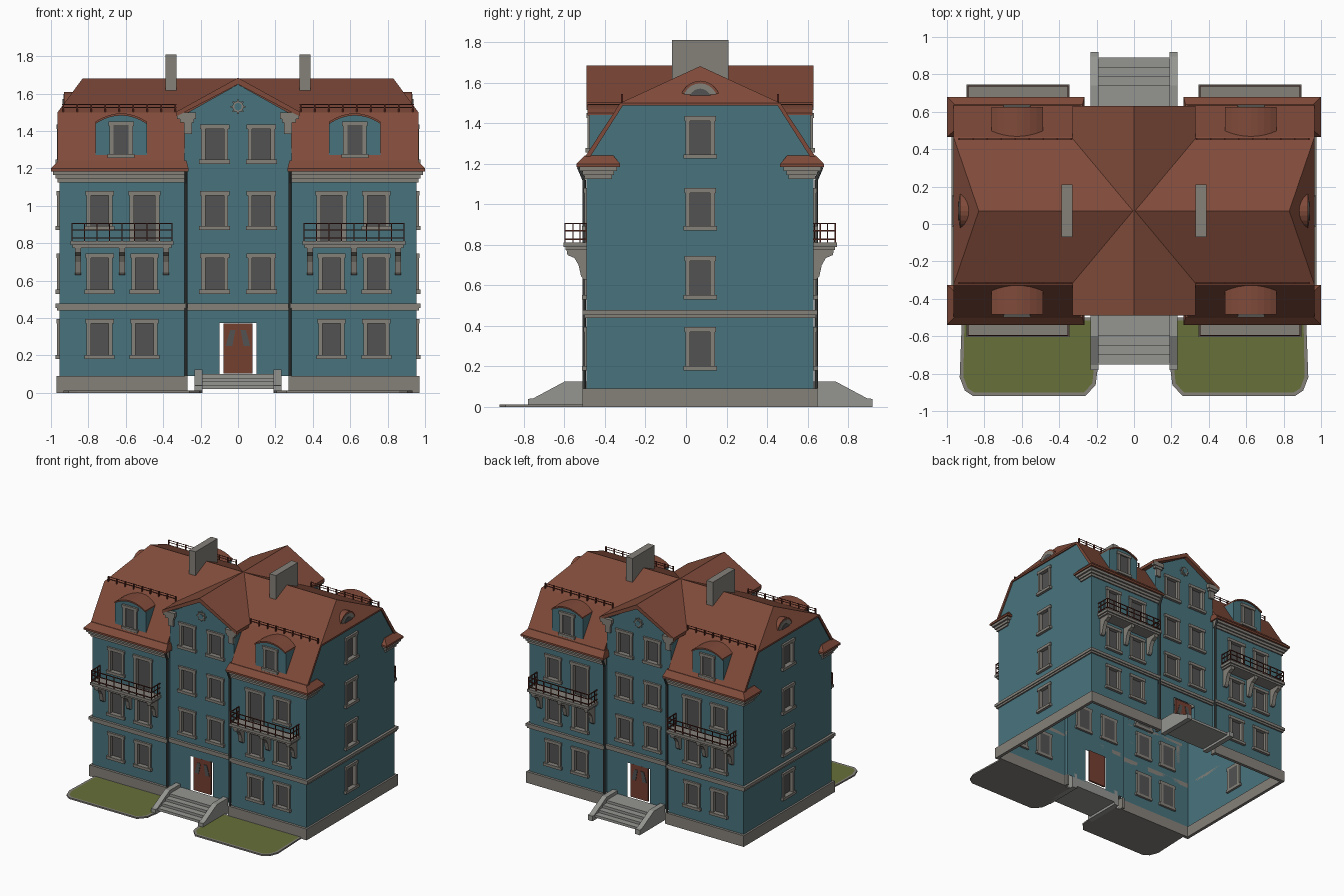
import bpy, bmesh, math
from mathutils import Vector, Matrix

if "Cube" in bpy.data.objects:
    bpy.data.objects.remove(bpy.data.objects["Cube"])

CY = 0.07  # the house is symmetric about this y; parts are modelled around it


def material(name, r, g, b):
    m = bpy.data.materials.new(name)
    m.diffuse_color = (r, g, b, 1)
    m.use_nodes = True
    m.node_tree.nodes["Principled BSDF"].inputs["Base Color"].default_value = m.diffuse_color
    return m


TEAL = material("teal_wall", .066, .172, .205)
RED = material("red_roof", .215, .070, .042)
STONE = material("grey_stone", .235, .220, .195)
STEP = material("light_grey_stone", .30, .30, .285)
GLASS = material("dark_grey_glass", .085, .085, .085)
IRON = material("dark_red_iron", .10, .022, .014)
DOOR = material("red_brown_door", .175, .050, .030)
GRASS = material("green_grass", .135, .160, .040)
PIPE = material("dark_pipe", .07, .075, .075)


def box(bm, x0, x1, y0, y1, z0, z1):
    m = Matrix.Translation(((x0 + x1) / 2, (y0 + y1) / 2, (z0 + z1) / 2))
    bmesh.ops.create_cube(bm, size=1, matrix=m @ Matrix.Diagonal((abs(x1 - x0), abs(y1 - y0), abs(z1 - z0), 1)))


def prism(bm, pts, axis, a, b):
    def at(p, t):
        c = list(p)
        c.insert(axis, t)
        return bm.verts.new(c)
    A, B = [at(p, a) for p in pts], [at(p, b) for p in pts]
    n = len(pts)
    for i in range(n):
        bm.faces.new((A[i], A[(i + 1) % n], B[(i + 1) % n], B[i]))
    bm.faces.new(A)
    return bm.faces.new(B[::-1])


def tube(bm, p, q, r, sides=6):
    p, q = Vector(p), Vector(q)
    rot = (q - p).to_track_quat('Z', 'Y').to_matrix().to_4x4()
    bmesh.ops.create_cone(bm, cap_ends=True, segments=sides, radius1=r, radius2=r,
                          depth=(q - p).length, matrix=Matrix.Translation((p + q) / 2) @ rot)


def hull(bm, pts):
    vs = [bm.verts.new(p) for p in pts]
    bmesh.ops.convex_hull(bm, input=vs)
    bmesh.ops.dissolve_limit(bm, angle_limit=.01, verts=bm.verts[:], edges=bm.edges[:])


def sheet(bm, pts):
    bm.faces.new([bm.verts.new(p) for p in pts])


def wall(bm, place, u0, u1, z0, z1, holes):
    # flat wall as a grid of quads that leaves out the openings
    us = sorted({u0, u1, *[h[0] for h in holes], *[h[1] for h in holes]})
    zs = sorted({z0, z1, *[h[2] for h in holes], *[h[3] for h in holes]})
    for a, b in zip(us, us[1:]):
        for c, d in zip(zs, zs[1:]):
            u, z = (a + b) / 2, (c + d) / 2
            if not any(h[0] < u < h[1] and h[2] < z < h[3] for h in holes):
                sheet(bm, [place(a, c), place(b, c), place(b, d), place(a, d)])


def part(name, bm, mats, mirror="xy", out=None):
    if out:
        for f in bm.faces:
            f.normal_update()
            if f.normal.dot(Vector(out)) < 0:
                f.normal_flip()
    else:
        bmesh.ops.recalc_face_normals(bm, faces=bm.faces[:])
    for ch in mirror:
        d = bmesh.ops.duplicate(bm, geom=bm.verts[:] + bm.edges[:] + bm.faces[:])["geom"]
        for v in d:
            if isinstance(v, bmesh.types.BMVert):
                v.co["xyz".index(ch)] *= -1
        bmesh.ops.reverse_faces(bm, faces=[f for f in d if isinstance(f, bmesh.types.BMFace)])
    me = bpy.data.meshes.new(name)
    bm.to_mesh(me)
    bm.free()
    for m in mats if isinstance(mats, list) else [mats]:
        me.materials.append(m)
    ob = bpy.data.objects.new(name, me)
    ob.location.y = CY
    bpy.context.collection.objects.link(ob)


new = bmesh.new
WX, WY, MY, IX = .955, -.56, -.53, .285  # side wall, wing front, middle front, wing inner edge
FLOORS = [(.18, .395), (.53, .745), (.87, 1.08), (1.225, 1.435)]


def hole(u, z0, z1, w):
    return (u - w / 2 + .023, u + w / 2 - .023, z0 + .022, z1 - .024)


def window(frame, pane, u, z0, z1, w, base, side=False, glass=-.015):
    def b(bm, u0, u1, d0, d1, a, c):
        if side:
            box(bm, base + d0, base + d1, u0, u1, a, c)
        else:
            box(bm, u0, u1, base - d0, base - d1, a, c)
    h = hole(u, z0, z1, w)
    b(frame, u - w / 2, h[0], -.018, .012, h[2], h[3])
    b(frame, h[1], u + w / 2, -.018, .012, h[2], h[3])
    b(frame, u - w / 2 - .006, u + w / 2 + .006, -.018, .016, h[3], z1)
    b(frame, u - w / 2 - .01, u + w / 2 + .01, -.018, .022, z0, h[2])
    b(pane, h[0], h[1], glass - .003, glass, h[2], h[3])


# walls and windows of the wings, the middle and the sides
wing = [(u, *FLOORS[i], .14) for i in range(2) for u in (.5, .74)] + [(.74, *FLOORS[2], .14), (.5, .79, 1.08, .16)]
mid = [(.125, *FLOORS[i], .145) for i in (1, 2, 3)]
side = [(0, *f, .145) for f in FLOORS]
frames, panes, sframes, spanes = new(), new(), new(), new()
for w in wing:
    window(frames, panes, *w, WY)
for w in mid:
    window(frames, panes, *w, MY)
window(frames, panes, .625, 1.255, 1.45, .125, -.545, glass=.004)
for w in side:
    window(sframes, spanes, *w, WX, True)
part("front_and_back_window_frames", frames, STONE)
part("front_and_back_window_panes", panes, GLASS)
part("side_window_frames", sframes, STONE, "x")
part("side_window_panes", spanes, GLASS, "x")

bm = new()
wall(bm, lambda u, z: (u, WY, z), IX, WX, .08, 1.2, [hole(*w) for w in wing])
part("wing_walls", bm, TEAL, out=(0, -1, 0))
bm = new()
mh = [hole(s * u, a, b, w) for u, a, b, w in mid for s in (1, -1)] + [(-.1, .1, .09, .375)]
wall(bm, lambda u, z: (u, MY, z), -IX, IX, .09, 1.49, mh)
sheet(bm, [(-IX, MY, 1.49), (IX, MY, 1.49), (0, MY, 1.65)])
part("middle_walls", bm, TEAL, "y", (0, -1, 0))
bm = new()
wall(bm, lambda u, z: (WX, u, z), -.39, .39, .08, 1.5, [hole(*w) for w in side])
for s in (1, -1):
    sheet(bm, [(WX, s * y, z) for y, z in ((.56, .08), (.39, .08), (.39, 1.5), (.56, 1.235))])
part("side_walls", bm, TEAL, "x", (1, 0, 0))
bm = new()
sheet(bm, [(IX, y, z) for y, z in ((WY, .08), (MY, .08), (MY, 1.2), (WY, 1.2))])
part("wing_return_walls", bm, TEAL, out=(-1, 0, 0))
bm = new()
sheet(bm, [(IX, y, z) for y, z in ((MY, 1.19), (-.37, 1.19), (-.37, 1.49), (MY, 1.49))])
part("gable_cheek_walls", bm, TEAL, out=(1, 0, 0))

# plinth and belt course
bm = new()
box(bm, .27, .97, -.58, -.555, 0, .09)
box(bm, .945, .97, -.58, 0, 0, .09)
box(bm, .27, .29, -.58, MY, 0, .09)
part("plinth", bm, STONE)
bm = new()
for o, a, b in ((.012, .44, .455), (.02, .455, .478)):
    box(bm, IX - .01, WX + o, WY - o, WY, a, b)
    box(bm, 0, IX, MY - o, MY, a, b)
    box(bm, WX, WX + o, WY - o, 0, a, b)
part("belt_course", bm, STONE)

# upper hipped roof, cross gable, steep lower roof and its eave skirt
bm = new()
hull(bm, [(x, y, z) for x in (-.965, .965) for y in (-.395, .395) for z in (1.487, 1.5)] + [(-.83, 0, 1.682), (.83, 0, 1.682)])
part("upper_roof", bm, RED, "")
bm = new()
prism(bm, [(0, 1.685), (.33, 1.503), (.33, 1.478), (0, 1.65)], 1, -.56, .56)
part("cross_gable_roof", bm, RED, "x")
bm = new()
prism(bm, [(-.575, 1.225), (-.395, 1.5), (-.38, 1.49), (-.555, 1.215)], 0, IX, .965)
part("steep_lower_roof", bm, RED)
bm = new()
hull(bm, [(x, y, 1.185) for x in (.265, 1.0) for y in (-.61, -.395)] + [(x, y, 1.2) for x in (.265, 1.0) for y in (-.61, -.395)]
     + [(x, y, 1.242) for x in (.275, .96) for y in (-.57, -.43)])
part("eave_skirt", bm, RED)
bm = new()
for o, a, b in ((.010, 1.125, 1.145), (.02, 1.145, 1.165), (.035, 1.165, 1.187)):
    box(bm, .275, WX + o, WY - o, WY + .01, a, b)
    box(bm, WX - .01, WX + o, WY - o, -.41 - (.035 - o), a, b)
part("eave_cornice", bm, STONE)

# gable end stubs and rosette
bm = new()
box(bm, .225, .325, -.56, MY, 1.465, 1.5)
box(bm, .235, .31, -.555, MY, 1.445, 1.465)
box(bm, .245, .29, -.548, MY, 1.385, 1.445)
part("gable_stubs", bm, STONE)
bm = new()
tube(bm, (0, MY, 1.53), (0, MY - .012, 1.53), .03, 16)
for i in range(8):
    a = i * math.pi / 4
    x, z = .034 * math.cos(a), 1.53 + .034 * math.sin(a)
    box(bm, x - .005, x + .005, MY - .01, MY, z - .005, z + .005)
part("gable_rosette", bm, STONE, "y")
bm = new()
tube(bm, (0, MY - .01, 1.53), (0, MY - .015, 1.53), .02, 16)
part("rosette_centre", bm, TEAL, "y")

# arched dormers in the steep roof
arc = [(.625 + .138 * t, 1.44 + .045 * (1 - t * t)) for t in (1, .75, .5, .25, 0, -.25, -.5, -.75, -1)]
bm = new()
prism(bm, [(.487, 1.235), (.763, 1.235)] + arc, 1, -.545, -.39)
part("dormer_bodies", bm, TEAL)
bm = new()
prism(bm, [(x, z + .01) for x, z in arc] + [(x, z - .002) for x, z in arc[::-1]], 1, -.555, -.385)
part("dormer_roofs", bm, RED)


# half-round lights in the roof ends
def half_round(r, h):
    return [(r * math.cos(i * math.pi / 12), 1.505 + h * math.sin(i * math.pi / 12)) for i in range(13)]


for name, r, h, a, b, m in (("eyebrow_roofs", .1, .105, .84, .93, RED), ("eyebrow_frames", .088, .092, .9, .934, STONE),
                            ("eyebrow_panes", .058, .066, .92, .938, GLASS)):
    bm = new()
    prism(bm, half_round(r, h), 0, a, b)
    part(name, bm, m, "x")

# chimneys
bm = new()
box(bm, .33, .387, -.14, .14, 1.59, 1.81)
part("chimneys", bm, STONE, "x")

# snow guards along the roof break
bm = new()
for z in (1.525, 1.542):
    tube(bm, (.33, -.385, z), (.94, -.385, z), .003)
for i in range(9):
    x = .335 + i * .075
    box(bm, x - .004, x + .004, -.39, -.38, 1.49, 1.545)
part("snow_guards", bm, IRON)

# balconies: slab, brackets, railing
bm = new()
box(bm, .345, .895, -.675, WY, .79, .812)
box(bm, .355, .885, -.665, WY, .775, .79)
for x in (.385, .62, .855):
    prism(bm, [(WY, .78), (-.66, .78), (-.655, .75), (-.62, .735), (-.6, .70), (-.588, .645), (-.575, .63), (WY, .63)],
          0, x - .016, x + .016)
part("balconies", bm, STONE)
bm = new()
for z in (.828, .87, .905):
    box(bm, .35, .89, -.67, -.664, z - .003, z + .003)
    for x in (.35, .884):
        box(bm, x, x + .006, -.67, WY, z - .003, z + .003)
for i in range(9):
    x = .35 + i * .06675
    box(bm, x, x + .006, -.67, -.664, .81, .905)
for y in (-.63, -.595, -.566):
    for x in (.35, .884):
        box(bm, x, x + .005, y, y + .005, .81, .905)
part("balcony_railings", bm, IRON)

# rain pipes
bm = new()
tube(bm, (.278, -.572, .09), (.278, -.572, 1.12), .009, 8)
tube(bm, (.278, -.572, 1.12), (.278, -.6, 1.185), .009, 8)
part("rain_pipes", bm, PIPE)

# entrance doors, narrower than their openings
bm = new()
box(bm, -.078, .078, -.525, -.51, .105, .372)
part("doors", bm, DOOR, "y")
bm = new()
prism(bm, [(.014, .335), (.042, .335), (.066, .25), (.03, .25)], 1, -.529, -.524)
part("door_panes", bm, GLASS)

# entrance stairs
bm = new()
prism(bm, [(-.53, 0), (-.85, 0), (-.85, .04), (-.825, .042), (-.67, .125), (-.53, .125)], 0, .19, .232)
part("stair_cheeks", bm, STEP)
bm = new()
for y, z in ((-.67, .1), (-.72, .08), (-.77, .06), (-.82, .04)):
    box(bm, -.19, .19, y, -.53, z - .02, z)
part("stair_steps", bm, STEP, "y")

# front lawns with a kerb
bm = new()
top = prism(bm, [(.215, -.57), (.195, -.85), (.205, -.93), (.26, -.99), (.86, -.99), (.905, -.96), (.932, -.89), (.92, -.57)], 2, 0, .012)
bm.normal_update()
bmesh.ops.inset_individual(bm, faces=[top], thickness=.02)
top.material_index = 1
part("lawns", bm, [STONE, GRASS], "x")
